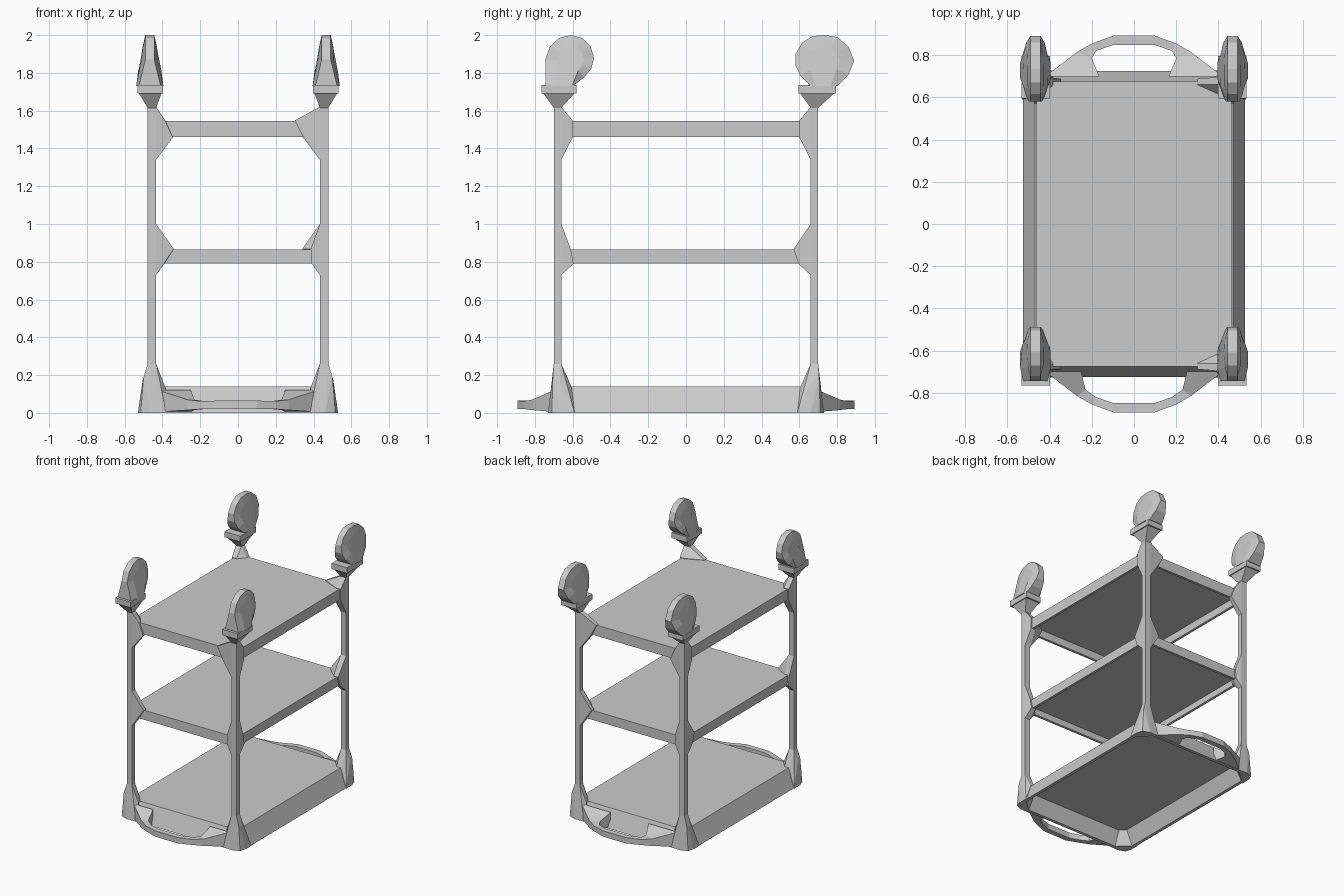
import bpy, bmesh

if "Cube" in bpy.data.objects:
    bpy.data.objects.remove(bpy.data.objects["Cube"])


def finish(name, bm):
    bmesh.ops.recalc_face_normals(bm, faces=bm.faces)
    me = bpy.data.meshes.new(name)
    bm.to_mesh(me)
    bm.free()
    ob = bpy.data.objects.new(name, me)
    bpy.context.collection.objects.link(ob)
    return ob


def loft(name, rings):
    """Skin closed rings of equal length and cap both ends."""
    bm = bmesh.new()
    rows = [[bm.verts.new(p) for p in r] for r in rings]
    n = len(rows[0])
    for a, b in zip(rows, rows[1:]):
        for i in range(n):
            j = (i + 1) % n
            bm.faces.new((a[i], a[j], b[j], b[i]))
    bm.faces.new(rows[0])
    bm.faces.new(rows[-1])
    return finish(name, bm)


def hull(name, pts):
    bm = bmesh.new()
    for p in pts:
        bm.verts.new(p)
    res = bmesh.ops.convex_hull(bm, input=bm.verts)
    junk = {g for g in res["geom_interior"] + res["geom_unused"]
            if isinstance(g, bmesh.types.BMVert)}
    bmesh.ops.delete(bm, geom=list(junk), context='VERTS')
    bmesh.ops.dissolve_limit(bm, angle_limit=0.02, verts=bm.verts, edges=bm.edges)
    return finish(name, bm)


def rect(x, y, c, z):
    """Rectangle of half sizes x, y with corners cut by c."""
    return [(x, y - c, z), (x - c, y, z), (c - x, y, z), (-x, y - c, z),
            (-x, c - y, z), (c - x, -y, z), (x - c, -y, z), (x, c - y, z)]


# Shelves: shallow trays, hollow underneath
def shelf(name, bottom, top, wall, z0, z1, deck):
    (xb, yb, cb), (xt, yt, ct) = bottom, top
    loft(name, [rect(xt - wall, yt - wall, ct, z1 - deck),
                rect(xb - wall, yb - wall, cb, z0),
                rect(xb, yb, cb, z0), rect(xt, yt, ct, z1)])


shelf("base_tray", (0.525, 0.725, 0.07), (0.468, 0.675, 0.03), 0.025, 0, 0.14, 0.03)
shelf("middle_shelf", (0.462, 0.675, 0.02), (0.462, 0.675, 0.02), 0.02, 0.79, 0.865, 0.025)
shelf("upper_shelf", (0.462, 0.675, 0.02), (0.462, 0.675, 0.02), 0.02, 1.46, 1.545, 0.025)

PX0, PX1, PY0, PY1 = 0.433, 0.478, 0.66, 0.70   # post section


def box_pts(x0, x1, y0, y1, z):
    return [(x, y, z) for x in (x0, x1) for y in (y0, y1)]


def bracket_pts(rx, ry, z):
    """Corner outline reaching to rx along the front and ry along the side."""
    return [(rx, PY1 - 0.012, z), (rx, PY0, z), (PX1, PY1, z),
            (PX0, ry, z), (PX1 - 0.005, ry, z)]


# Wheel outlines as (y outward from centre, z)
FRONT_WHEEL = [(0.60, 1.73), (0.54, 1.775), (0.50, 1.825), (0.487, 1.88), (0.505, 1.94),
               (0.55, 1.985), (0.61, 2.0), (0.67, 1.985), (0.72, 1.94),
               (0.745, 1.87), (0.745, 1.73)]
BACK_WHEEL = [(0.66, 1.73), (0.605, 1.785), (0.58, 1.84), (0.58, 1.90), (0.615, 1.96),
              (0.67, 1.995), (0.735, 2.0), (0.80, 1.99), (0.86, 1.94),
              (0.89, 1.865), (0.86, 1.79), (0.80, 1.73)]


def half_width(z):
    return 0.024 + 0.034 * max(0, min(1, (1.87 - z) / 0.14))


for ey, end, prof, (p0, p1) in ((-1, "front", FRONT_WHEEL, (0.58, 0.765)),
                                (1, "back", BACK_WHEEL, (0.595, 0.795))):
    for ex, side in ((-1, "left"), (1, "right")):
        tag = f"{end}_{side}"

        def flip(pts):
            return [(ex * x, ey * y, z) for x, y, z in pts]

        def post(z):
            return box_pts(PX0, PX1, PY0, PY1, z)

        # Corner post
        hull(f"post_{tag}", flip(post(0.1) + post(1.64)))

        # Flared foot at the base tray
        hull(f"foot_{tag}", flip(
            post(0.26) + [(0.50, 0.705, 0.19), (0.505, 0.67, 0.17)]
            + bracket_pts(0.385, 0.605, 0.135)
            + [(0.53, 0.66, 0), (0.515, 0.71, 0), (0.46, 0.73, 0),
               (0.38, 0.728, 0), (0.53, 0.59, 0)]))

        # Gusset brackets at the two raised shelves
        long_up = 0.57 if ey > 0 else 0.61
        hull(f"middle_bracket_{tag}", flip(
            post(0.73) + bracket_pts(0.39, 0.595, 0.79)
            + bracket_pts(0.34 if ex * ey > 0 else 0.385, long_up, 0.868) + post(1.0)))
        reach = 0.30 if ex > 0 else 0.385
        hull(f"upper_bracket_{tag}", flip(
            post(1.34) + bracket_pts(0.345, 0.60, 1.458)
            + bracket_pts(reach, 0.60, 1.548) + post(1.62)))

        # Caster mount: tapered neck and plate
        hull(f"caster_neck_{tag}", flip(
            post(1.615) + box_pts(0.405, 0.525, p0 + 0.01, p1 - 0.01, 1.692)))
        hull(f"caster_plate_{tag}", flip(
            box_pts(0.398, 0.532, p0, p1, 1.69) + box_pts(0.398, 0.532, p0, p1, 1.735)))

        # Caster wheel with its fork flaring into the plate
        cy = sum(p[0] for p in prof) / len(prof)
        cz = 1.86
        rings = []
        for s, k in ((-1, 0.55), (-1, 1), (1, 1), (1, 0.55)):
            ring = []
            for y, z in prof:
                w = half_width(z) + (0.014 if k < 1 else 0)
                zz = cz + (z - cz) * k if z > 1.735 else z
                ring.append((0.467 + s * w, cy + (y - cy) * k, zz))
            rings.append(flip(ring))
        loft(f"caster_wheel_{tag}", rings)

# Curved grab handles at each end of the base: outer xy, inner xy, z range
for ey, end, root, hole in ((-1, "front", 0.25, 0.23), (1, "back", 0.165, 0.20)):
    half = [((0.42, 0.70), (root, 0.70), 0.005, 0.12),
            ((0.27, 0.815), (hole, 0.785), 0.015, 0.07),
            ((0.20, 0.855), (0.18, 0.82), 0.02, 0.062),
            ((0.10, 0.892), (0.10, 0.848), 0.02, 0.065)]
    sections = [(-1, s) for s in half] + [(1, s) for s in reversed(half)]
    loft(f"handle_{end}", [[(m * o[0], ey * o[1], z0), (m * o[0], ey * o[1], z1),
                            (m * i[0], ey * i[1], z1), (m * i[0], ey * i[1], z0)]
                           for m, (o, i, z0, z1) in sections])
